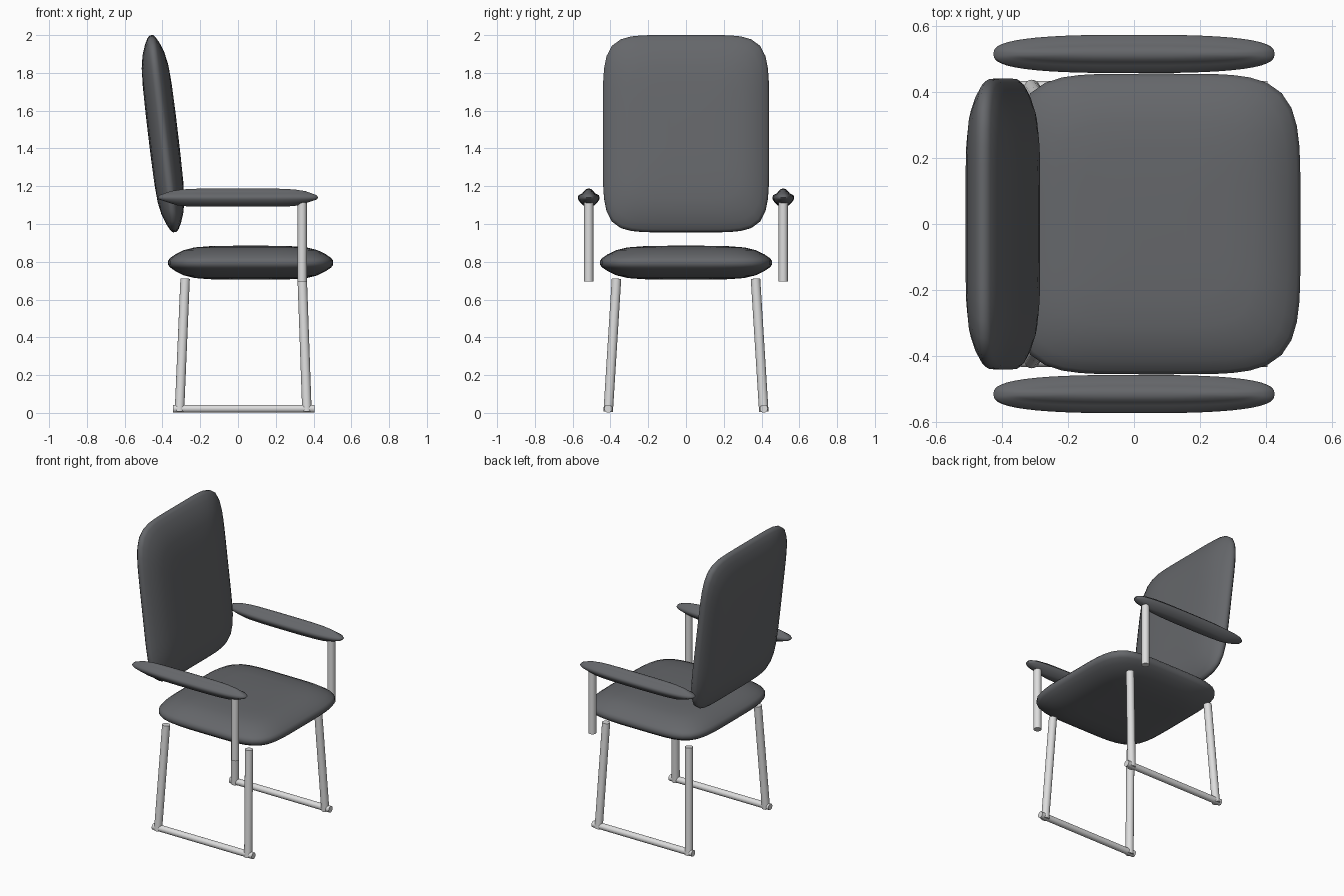
import bpy, bmesh, math
from mathutils import Vector, Matrix

cube = bpy.data.objects.get("Cube")
if cube:
    bpy.data.objects.remove(cube, do_unlink=True)


def material(name, rgb):
    m = bpy.data.materials.new(name)
    m.use_nodes = True
    m.diffuse_color = (*rgb, 1)
    m.node_tree.nodes["Principled BSDF"].inputs["Base Color"].default_value = (*rgb, 1)
    return m


PADDING = material("dark grey padding", (0.13, 0.135, 0.145))
METAL = material("light grey metal", (0.72, 0.72, 0.72))


def finish(name, bm, mat, angle):
    bmesh.ops.recalc_face_normals(bm, faces=bm.faces)
    mesh = bpy.data.meshes.new(name)
    bm.to_mesh(mesh)
    bm.free()
    mesh.materials.append(mat)
    obj = bpy.data.objects.new(name, mesh)
    bpy.context.collection.objects.link(obj)
    bpy.ops.object.select_all(action="DESELECT")
    bpy.context.view_layer.objects.active = obj
    obj.select_set(True)
    bpy.ops.object.shade_smooth_by_angle(angle=math.radians(angle))
    return obj


def cushion(name, half_x, half_y, power, rings, matrix, sides=64):
    """Loft rounded-rectangle rings (x scale, y scale, height) from bottom to top."""
    bm = bmesh.new()
    loops = []
    for sx, sy, z in rings:
        loop = []
        for i in range(sides):
            a = math.tau * i / sides
            c, s = math.cos(a), math.sin(a)
            r = (abs(c) ** power + abs(s) ** power) ** (-1 / power)
            loop.append(bm.verts.new((half_x * sx * r * c, half_y * sy * r * s, z)))
        loops.append(loop)
    for low, high in zip(loops, loops[1:]):
        for i in range(sides):
            j = (i + 1) % sides
            bm.faces.new((low[i], low[j], high[j], high[i]))
    bm.faces.new(loops[0])
    bm.faces.new(loops[-1])
    bm.transform(matrix)
    return finish(name, bm, PADDING, 60)


def tube(name, start, end, radius):
    start, end = Vector(start), Vector(end)
    axis = end - start
    bm = bmesh.new()
    bmesh.ops.create_cone(bm, cap_ends=True, segments=24, radius1=radius,
                          radius2=radius, depth=axis.length)
    turn = axis.to_track_quat("Z", "Y").to_matrix().to_4x4()
    bm.transform(Matrix.Translation((start + end) / 2) @ turn)
    return finish(name, bm, METAL, 40)


# Pillow-like edge: inset and height as a fraction of half the thickness
EDGE = [(1, 0.12), (0.975, 0.28), (0.91, 0.5), (0.81, 0.74), (0.68, 0.9),
        (0.5, 0.97), (0.2, 1)]


def pillow_rings(half):
    return ([(s, s, -h * half) for s, h in reversed(EDGE)]
            + [(s, s, h * half) for s, h in EDGE])


# Seat and reclined backrest
cushion("seat", 0.437, 0.455, 5, pillow_rings(0.09),
        Matrix.Translation((0.067, 0, 0.795)))
cushion("backrest", 0.525, 0.44, 6, pillow_rings(0.079),
        Matrix.Translation((-0.397, 0, 1.478)) @ Matrix.Rotation(math.radians(83.2), 4, "Y"))

# Armrest section: broad rim with a raised ridge on top
ARM = [(0.6, 0.2, -0.048), (0.75, 0.5, -0.042), (0.88, 0.8, -0.025), (0.98, 0.97, -0.01),
       (1, 1, 0), (0.98, 0.93, 0.012), (0.92, 0.6, 0.022), (0.84, 0.42, 0.034),
       (0.7, 0.28, 0.043), (0.5, 0.1, 0.047)]

for side, y in (("right", -1), ("left", 1)):
    cushion(side + "_armrest", 0.425, 0.058, 2.8, ARM,
            Matrix.Translation((0, 0.515 * y, 1.14)))
    tube(side + "_arm_post", (0.34, 0.515 * y, 0.695), (0.34, 0.515 * y, 1.12), 0.024)
    # Splayed legs joined by a floor rail
    tube(side + "_front_leg", (0.365, 0.412 * y, 0.006), (0.34, 0.368 * y, 0.71), 0.025)
    tube(side + "_back_leg", (-0.31, 0.412 * y, 0.006), (-0.28, 0.368 * y, 0.71), 0.025)
    tube(side + "_floor_rail", (-0.343, 0.412 * y, 0.022), (0.405, 0.412 * y, 0.022), 0.021)
